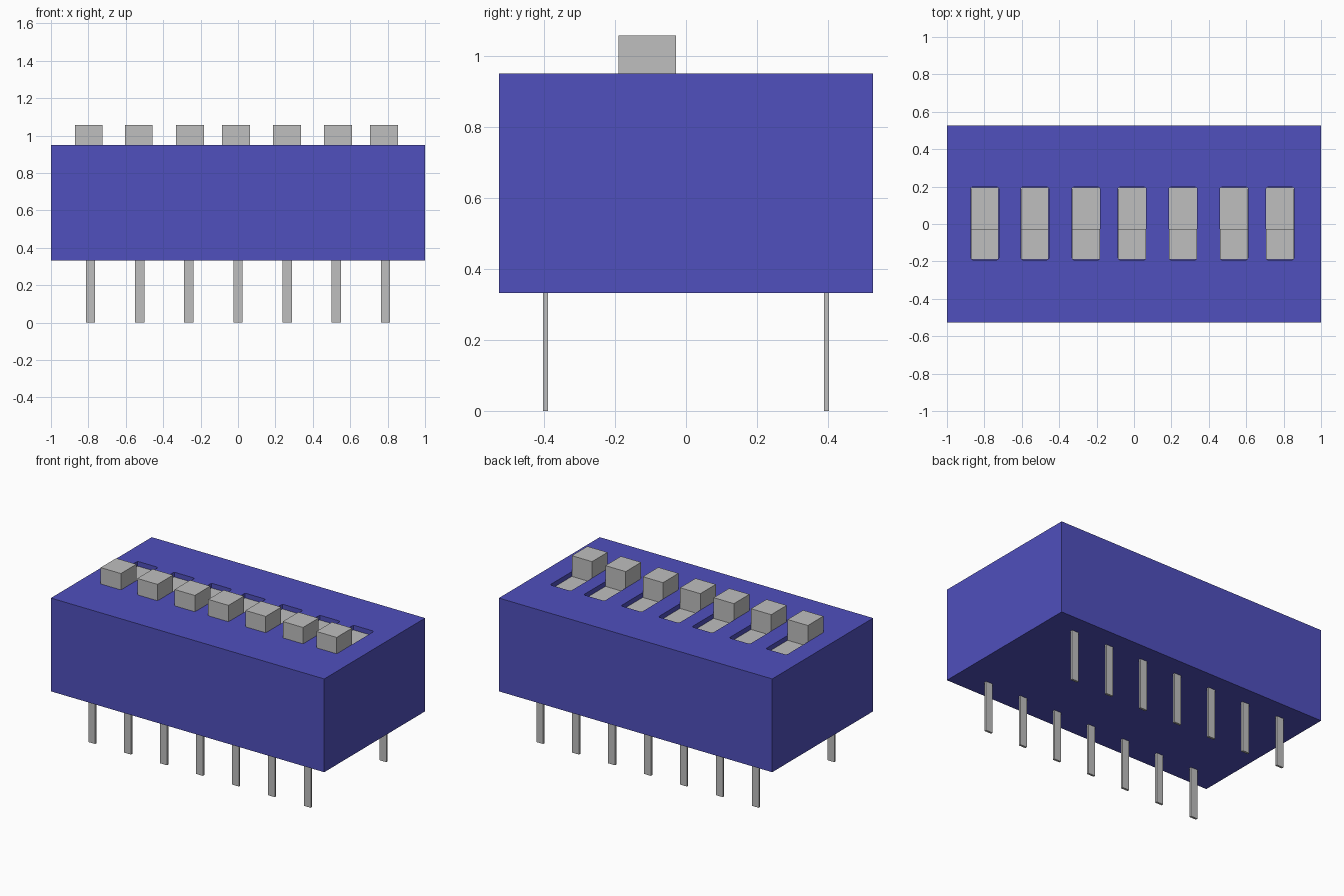
import bpy, bmesh

cube = bpy.data.objects.get("Cube")
if cube:
    bpy.data.objects.remove(cube, do_unlink=True)


def material(name, rgb):
    m = bpy.data.materials.new(name)
    m.use_nodes = True
    m.diffuse_color = (*rgb, 1)
    m.node_tree.nodes["Principled BSDF"].inputs["Base Color"].default_value = (*rgb, 1)
    return m


BLUE = material("blue_plastic", (0.08, 0.08, 0.51))
GREY = material("light_grey", (0.52, 0.52, 0.52))


def finish(bm, name, mat):
    bmesh.ops.recalc_face_normals(bm, faces=bm.faces)
    mesh = bpy.data.meshes.new(name)
    bm.to_mesh(mesh)
    bm.free()
    mesh.materials.append(mat)
    obj = bpy.data.objects.new(name, mesh)
    bpy.context.collection.objects.link(obj)
    return obj


def box(name, x, y, z, mat, corner=0):
    """Box from (min, max) pairs, optionally with bevelled upright edges."""
    bm = bmesh.new()
    bmesh.ops.create_cube(bm, size=1)
    for v in bm.verts:
        v.co = [(a + b) / 2 + c * (b - a) for c, (a, b) in zip(v.co, (x, y, z))]
    if corner:
        upright = [e for e in bm.edges if abs(e.verts[0].co.z - e.verts[1].co.z) > 1e-4]
        bmesh.ops.bevel(bm, geom=upright, offset=corner, segments=2,
                        profile=0.5, affect='EDGES')
    return finish(bm, name, mat)


def extrude_x(name, profile, x0, x1, mat):
    """Extrude a (y, z) profile along x."""
    bm = bmesh.new()
    face = bm.faces.new([bm.verts.new((x0, y, z)) for y, z in profile])
    new = bmesh.ops.extrude_face_region(bm, geom=[face])["geom"]
    verts = [g for g in new if isinstance(g, bmesh.types.BMVert)]
    bmesh.ops.translate(bm, verts=verts, vec=(x1 - x0, 0, 0))
    return finish(bm, name, mat)


# Main housing
body = box("housing", (-1, 1), (-0.527, 0.527), (0.333, 0.95), BLUE)

# Slots cut in the top, each holding a stepped slider with a raised knob
slider_profile = [(-0.19, 0.89), (0.195, 0.89), (0.195, 0.92),
                  (-0.028, 0.92), (-0.028, 1.057), (-0.19, 1.057)]
for i, x in enumerate((-0.798, -0.53, -0.257, -0.011, 0.262, 0.535, 0.781), 1):
    cutter = box("slot_cutter", (x - 0.076, x + 0.076), (-0.192, 0.198),
                 (0.905, 1.1), BLUE, corner=0.012)
    cutter.hide_render = True
    cut = body.modifiers.new("slot", 'BOOLEAN')
    cut.operation = 'DIFFERENCE'
    cut.solver = 'EXACT'
    cut.object = cutter
    bpy.context.view_layer.objects.active = body
    bpy.ops.object.modifier_apply(modifier=cut.name)
    bpy.data.objects.remove(cutter, do_unlink=True)
    extrude_x(f"slider_{i}", slider_profile, x - 0.074, x + 0.074, GREY)

# Two rows of flat pins underneath
for row, y in (("front", -0.395), ("back", 0.395)):
    for i in range(7):
        x = (i - 3) * 0.263
        box(f"{row}_pin_{i + 1}", (x - 0.025, x + 0.025),
            (y - 0.007, y + 0.007), (0, 0.36), GREY)
